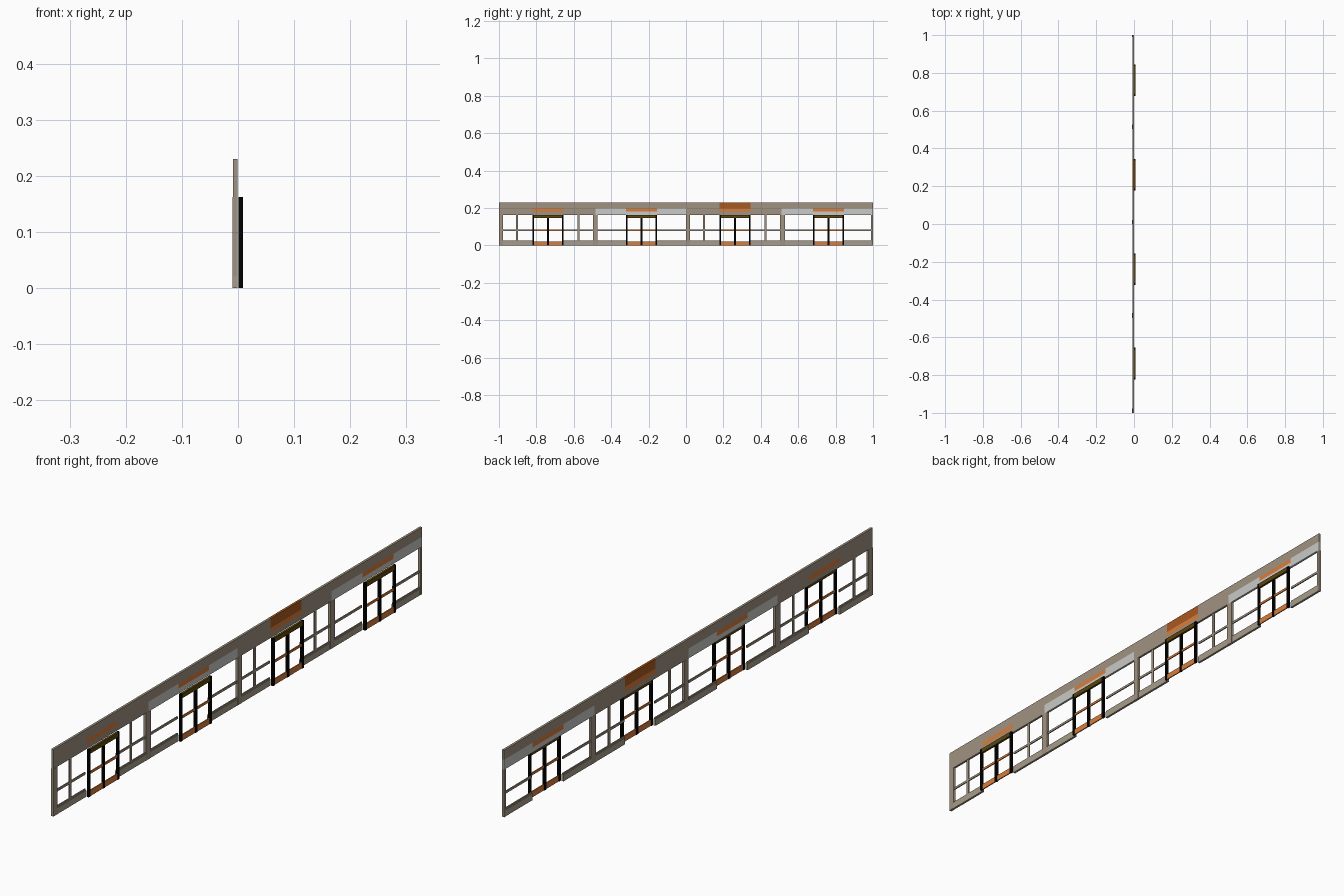
import bpy

if "Cube" in bpy.data.objects:
    bpy.data.objects.remove(bpy.data.objects["Cube"])


def mat(name, rgb):
    m = bpy.data.materials.new(name)
    m.diffuse_color = (*[(c / 255) ** 2.2 for c in rgb], 1)
    m.use_nodes = True
    m.node_tree.nodes["Principled BSDF"].inputs["Base Color"].default_value = m.diffuse_color
    return m


BEIGE = mat("beige stone", (158, 145, 128))
SILL = mat("pale sill", (165, 156, 138))
GREY = mat("light grey panel", (200, 200, 198))
ORANGE = mat("orange", (216, 124, 62))
RUST = mat("dark orange", (168, 90, 38))
BLACK = mat("black frame", (8, 8, 7))
GOLD = mat("dark gold", (92, 70, 22))


def box(name, x, y, z, material):
    """Box from (min, max) ranges."""
    v = [(a, b, c) for a in x for b in y for c in z]
    f = [(0, 1, 3, 2), (4, 6, 7, 5), (0, 4, 5, 1),
         (2, 3, 7, 6), (0, 2, 6, 4), (1, 5, 7, 3)]
    me = bpy.data.meshes.new(name)
    me.from_pydata(v, [], f)
    me.materials.append(material)
    ob = bpy.data.objects.new(name, me)
    bpy.context.collection.objects.link(ob)


WALL = (-0.009, -0.001)
BAR = (-0.007, -0.003)
DOOR = (0.001, 0.009)
PANE = (0.003, 0.007)
HEAD = 0.163
doors = [(-0.822, -0.655), (-0.322, -0.155), (0.178, 0.345), (0.678, 0.845)]

# Upper fascia, with a dark orange sign panel above the third door
for y in [(-1, 0.178), (0.345, 1)]:
    box("fascia", WALL, y, (0.197, 0.23), BEIGE)
box("sign_panel", WALL, doors[2], (0.197, 0.23), RUST)

# Lower fascia: beige beside doors 1 and 3, light grey beside doors 2 and 4
for i, (a, b) in enumerate(doors):
    left = (-1.0, -0.485, 0.0, 0.51)[i]
    right = (-0.485, 0.0, 0.51, 1.0)[i]
    tone = GREY if i % 2 else BEIGE
    box("fascia_panel_left", WALL, (left, a), (HEAD, 0.197), tone)
    box("fascia_panel_right", WALL, (b, right), (HEAD, 0.197), tone)
    box("fascia_over_door", WALL, (a, b), (HEAD, 0.18), tone)
    box("door_sign_strip", WALL, (a, b), (0.18, 0.197), ORANGE)

    # Window bays on both sides of the door
    for y in [(left, a), (b, right)]:
        box("sill", WALL, y, (0, 0.022), SILL)
        box("sill_rail", BAR, y, (0.022, 0.027), BEIGE)
        box("middle_rail", BAR, y, (0.076, 0.084), BEIGE)

    # Door frame, transom and rails
    box("door_post_left", DOOR, (a, a + 0.009), (0, HEAD), BLACK)
    box("door_post_right", DOOR, (b - 0.009, b), (0, HEAD), BLACK)
    c = (a + b) / 2
    box("door_centre_post", DOOR, (c - 0.005, c + 0.005), (0, 0.147), BLACK)
    inner = (a + 0.009, b - 0.009)
    box("door_transom", DOOR, inner, (0.147, HEAD), GOLD)
    for half in [(a + 0.009, c - 0.005), (c + 0.005, b - 0.009)]:
        box("door_kick_plate", PANE, half, (0, 0.02), ORANGE)
        box("door_middle_rail", PANE, half, (0.076, 0.084), ORANGE)

# Wall posts
for y in [(-1, -0.978), (-0.498, -0.472), (0.0, 0.022), (0.502, 0.528), (0.99, 1)]:
    box("wall_post", (-0.0095, -0.0005), y, (0, HEAD), BEIGE)

# Window mullions
for y in (-0.904, -0.575, 0.096, 0.425):
    box("window_mullion", BAR, (y - 0.005, y + 0.005), (0.022, HEAD), BEIGE)
